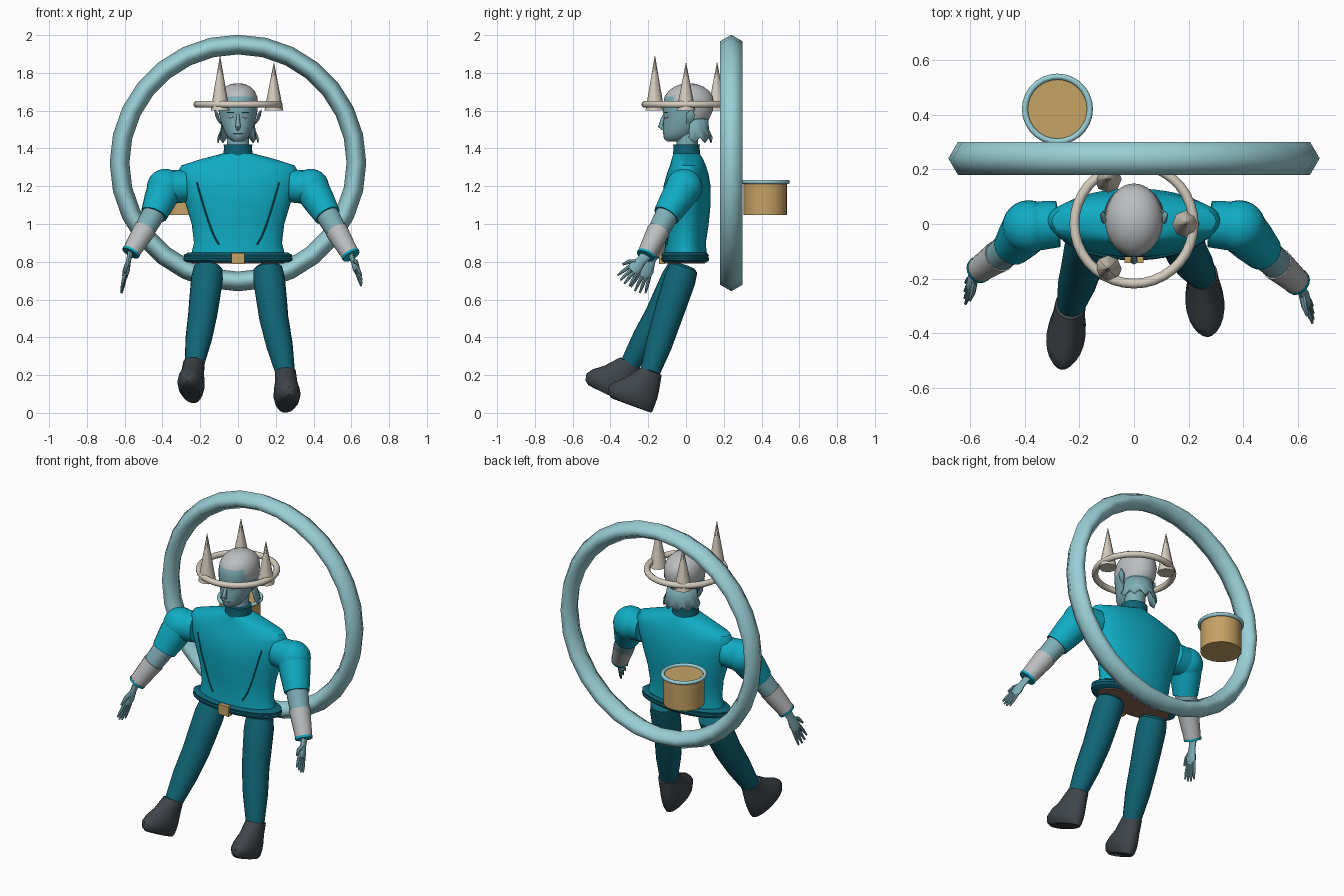
import bpy, bmesh, math
from math import sin, cos, pi, radians
from mathutils import Vector, Matrix

cube = bpy.data.objects.get("Cube")
if cube:
    bpy.data.objects.remove(cube, do_unlink=True)


def material(name, r, g, b):
    m = bpy.data.materials.new(name)
    m.use_nodes = True
    m.diffuse_color = (r, g, b, 1)
    bsdf = next(n for n in m.node_tree.nodes if n.type == 'BSDF_PRINCIPLED')
    bsdf.inputs["Base Color"].default_value = (r, g, b, 1)
    return m


CYAN = material("bright_cyan", 0.005, 0.41, 0.55)
TEAL = material("deep_teal", 0.005, 0.13, 0.18)
SKIN = material("blue_skin", 0.21, 0.42, 0.47)
PALE = material("pale_aqua", 0.32, 0.62, 0.67)
GREY = material("light_grey", 0.50, 0.51, 0.52)
BONE = material("bone", 0.66, 0.60, 0.51)
BOOT = material("charcoal", 0.05, 0.06, 0.07)
TAN = material("tan", 0.56, 0.36, 0.13)
BROWN = material("brown", 0.26, 0.13, 0.10)


def skin(name, rings, mats, wrap=True, loop=False, caps=True, angle=40, rule=None):
    """Bridge a list of point rings into one surface."""
    bm = bmesh.new()
    vs = [[bm.verts.new(p) for p in ring] for ring in rings]
    n = len(vs[0])
    for i in range(len(vs) if loop else len(vs) - 1):
        a, b = vs[i], vs[(i + 1) % len(vs)]
        for j in range(n if wrap else n - 1):
            k = (j + 1) % n
            bm.faces.new((a[j], a[k], b[k], b[j]))
    if caps and wrap and not loop:
        bm.faces.new(vs[0])
        bm.faces.new(vs[-1])
    bmesh.ops.recalc_face_normals(bm, faces=bm.faces)
    if rule:
        for f in bm.faces:
            f.material_index = rule(f.calc_center_median())
    me = bpy.data.meshes.new(name)
    bm.to_mesh(me)
    bm.free()
    for m in mats if isinstance(mats, list) else [mats]:
        me.materials.append(m)
    ob = bpy.data.objects.new(name, me)
    bpy.context.collection.objects.link(ob)
    bpy.ops.object.select_all(action='DESELECT')
    ob.select_set(True)
    bpy.context.view_layer.objects.active = ob
    bpy.ops.object.shade_smooth_by_angle(angle=radians(angle))
    return ob


def stack(name, rows, mats, n=32, matrix=Matrix(), x=0, **kw):
    """Horizontal ellipses; each row is height, half width, front y, back y."""
    rings = []
    for z, w, f, b in rows:
        rings.append([matrix @ Vector((x + w * cos(t), (f + b) / 2 + (b - f) / 2 * sin(t), z))
                      for t in (2 * pi * i / n for i in range(n))])
    return skin(name, rings, mats, **kw)


def front_y(rows, x, z):
    """Front surface of a stack at x, z."""
    for lo, hi in zip(rows, rows[1:]):
        if lo[0] <= z <= hi[0]:
            t = (z - lo[0]) / (hi[0] - lo[0])
            w, f, b = (lo[i] + (hi[i] - lo[i]) * t for i in (1, 2, 3))
            return (f + b) / 2 - (b - f) / 2 * math.sqrt(max(0, 1 - (x / w) ** 2))


def limb(name, pts, radii, mat, flat=1.0, ref=(1, 0, 0), n=16, **kw):
    """Tube along points; flat squashes it across the ref direction."""
    pts = [Vector(p) for p in pts]
    rings = []
    for i, p in enumerate(pts):
        t = (pts[min(i + 1, len(pts) - 1)] - pts[max(i - 1, 0)]).normalized()
        u = Vector(ref)
        u = (u - t * u.dot(t)).normalized()
        v = t.cross(u)
        rings.append([p + (u * flat * cos(a) + v * sin(a)) * radii[i]
                      for a in (2 * pi * j / n for j in range(n))])
    return skin(name, rings, mat, **kw)


def hoop(name, centre, radius, section, mat, n, upright=False, angle=40):
    """Ring with a given cross-section of (radial, axial) offsets."""
    rings = []
    for i in range(n):
        a = 2 * pi * i / n
        ring = []
        for dr, h in section:
            c, s = (radius + dr) * cos(a), (radius + dr) * sin(a)
            ring.append(Vector(centre) + Vector((c, h, s) if upright else (c, s, h)))
        rings.append(ring)
    return skin(name, rings, mat, loop=True, angle=angle)


def circle(r, n=10):
    return [(r * cos(2 * pi * i / n), r * sin(2 * pi * i / n)) for i in range(n)]


# Large upright ring behind the figure
hoop("back_ring", (0, 0.24, 1.323), 0.627,
     [(0.052, 0), (0.017, 0.06), (-0.017, 0.06), (-0.052, 0), (-0.017, -0.06), (0.017, -0.06)],
     PALE, 28, upright=True, angle=65)

# Pot with a rim, fixed to the ring
limb("pot", [(-0.28, 0.42, 1.048), (-0.28, 0.42, 1.222)], [0.115] * 2, TAN, n=24)
hoop("pot_rim", (-0.28, 0.42, 1.223), 0.119, circle(0.011), PALE, 28)

# Floating crown with three spikes
hoop("crown_ring", (0, 0, 1.633), 0.218, circle(0.018), BONE, 36)
for i, top in enumerate((1.855, 1.855, 1.89)):
    a = 2 * pi * i / 3
    x, y = 0.19 * cos(a), 0.19 * sin(a)
    limb(f"crown_spike_{i + 1}", [(x, y, 1.60), (x, y, top)], [0.05, 0.001], BONE, n=8, angle=50)

# Torso, seams, collar and belt
torso = [(0.83, 0.25, -0.115, 0.11), (0.90, 0.233, -0.11, 0.105), (1.0, 0.245, -0.115, 0.12),
         (1.1, 0.275, -0.122, 0.13), (1.2, 0.305, -0.12, 0.13), (1.27, 0.322, -0.10, 0.118),
         (1.31, 0.30, -0.085, 0.105), (1.345, 0.19, -0.075, 0.09), (1.375, 0.075, -0.066, 0.07)]
stack("torso", torso, CYAN, n=48)
stack("collar", [(1.34, 0.082, -0.072, 0.078), (1.40, 0.074, -0.066, 0.072),
                 (1.42, 0.076, -0.068, 0.073), (1.422, 0.062, -0.055, 0.06)], TEAL)
stack("belt", [(0.797, 0.268, -0.118, 0.108), (0.806, 0.287, -0.13, 0.12), (0.818, 0.29, -0.133, 0.123),
               (0.824, 0.284, -0.128, 0.118), (0.836, 0.288, -0.131, 0.121),
               (0.848, 0.266, -0.117, 0.11)], TEAL, n=48)
stack("torso_underside", [(0.791, 0.245, -0.108, 0.1), (0.798, 0.245, -0.108, 0.1)], BROWN, n=48)
skin("belt_buckle", [[(x, y, z) for x, z in ((-0.035, 0.787), (0.035, 0.787), (0.035, 0.847), (-0.035, 0.847))]
                     for y in (-0.142, -0.11)], TAN)
for side, s in (("left", 1), ("right", -1)):
    path = []
    for i in range(9):
        t = i / 8
        x, z = 0.10 + 0.117 * t ** 0.75, 0.89 + 0.33 * t
        path.append((s * x, front_y(torso, x, z) - 0.001, z))
    limb(side + "_jacket_seam", path, [0.0045] * 9, TEAL, n=6)

# Head with painted hair
head = [(1.437, 0.025, -0.10, -0.03), (1.452, 0.048, -0.117, 0.02), (1.48, 0.068, -0.121, 0.06),
        (1.51, 0.08, -0.12, 0.09), (1.535, 0.089, -0.12, 0.108), (1.56, 0.096, -0.117, 0.124),
        (1.58, 0.10, -0.119, 0.134), (1.60, 0.103, -0.122, 0.141), (1.64, 0.106, -0.12, 0.148),
        (1.675, 0.102, -0.113, 0.142), (1.705, 0.088, -0.092, 0.122), (1.728, 0.064, -0.06, 0.09),
        (1.741, 0.036, -0.025, 0.055), (1.745, 0.01, 0.005, 0.025)]


def is_hair(c):
    return int(c.z > 1.675 or (c.z > 1.60 and c.y > -0.055) or (c.z > 1.55 and c.y > 0.02))


stack("head", head, [SKIN, GREY], n=40, rule=is_hair)
stack("neck", [(1.39, 0.06, -0.05, 0.06), (1.52, 0.058, -0.05, 0.07)], SKIN)
limb("nose", [(0, -0.112, 1.585), (0, -0.125, 1.55), (0, -0.134, 1.517), (0, -0.118, 1.502)],
     [0.007, 0.01, 0.014, 0.01], SKIN, n=8, angle=60)
limb("mouth", [(x, front_y(head, x, 1.478) - 0.001, 1.478) for x in (-0.026, 0, 0.026)],
     [0.002, 0.006, 0.002], TEAL, n=6)
for side, s in (("left", 1), ("right", -1)):
    for part, z, mat, r in (("eye", 1.565, GREY, 0.006), ("brow", 1.59, TEAL, 0.003)):
        limb(f"{side}_{part}", [(s * x, front_y(head, x, z) - 0.001, z) for x in (0.022, 0.04, 0.058)],
             [0.002, r, 0.002], mat, n=6)
    limb(side + "_ear", [(s * 0.09, 0.01, 1.53), (s * 0.105, 0.02, 1.555), (s * 0.113, 0.025, 1.58),
                         (s * 0.123, 0.035, 1.605)], [0.008, 0.02, 0.024, 0.004], SKIN, flat=0.4, n=10)

# Ragged locks around the nape
locks = []
for i in range(25):
    a = radians(-8 + 196 * i / 24)
    drop = 0.03 if i % 4 == 2 else 0.015 * (i % 2)
    locks.append([(r * cos(a), 0.03 + r * sin(a), z) for r, z in
                  ((0.086, 1.575), (0.092, 1.50), (0.11, 1.46 - drop))])
nape = skin("nape_hair", locks, SKIN, wrap=False)
nape.modifiers.new("thickness", 'SOLIDIFY').thickness = 0.006


# Arms: shoulder, elbow, wrist and fingertip positions
def arm(side, shoulder, elbow, wrist, tip):
    s, e, w, t = map(Vector, (shoulder, elbow, wrist, tip))
    inner = Vector((s.x * 0.72, 0, 1.2))
    bpy.ops.mesh.primitive_uv_sphere_add(segments=24, ring_count=16, radius=0.097, location=s)
    ball = bpy.context.object
    ball.name = side + "_shoulder"
    ball.data.materials.append(CYAN)
    bpy.ops.object.shade_smooth_by_angle(angle=radians(40))
    limb(side + "_shoulder_join", [inner, s], [0.085, 0.092], CYAN, ref=(0, 1, 0))
    limb(side + "_sleeve", [s, s.lerp(e, 0.5), e], [0.094, 0.085, 0.071], CYAN)
    limb(side + "_forearm", [s.lerp(e, 0.8), e.lerp(w, 0.4)], [0.064, 0.056], SKIN)
    limb(side + "_cuff", [e.lerp(w, 0.37), e.lerp(w, 0.97)], [0.061, 0.048], GREY)
    limb(side + "_cuff_band", [e.lerp(w, 0.95), w], [0.051, 0.049], CYAN)
    d = (t - w).normalized()
    size = (t - w).length
    spread = d.cross(Vector((1, 0, 0))).normalized()
    limb(side + "_palm", [w - d * 0.01, w + d * size * 0.2, w + d * size * 0.42, w + d * size * 0.58],
         [0.03, 0.026, 0.038, 0.03], SKIN, flat=0.5, n=12)
    for i in range(4):
        k = i - 1.5
        base = w + d * size * 0.5 + spread * k * 0.017
        end = w + d * size * (1 - 0.05 * abs(k)) + spread * k * 0.028
        limb(f"{side}_finger_{i + 1}", [base, base.lerp(end, 0.6), end], [0.01, 0.009, 0.005], SKIN, n=8)
    out = spread if spread.y < 0 else -spread
    limb(side + "_thumb", [w + d * size * 0.22, w + d * size * 0.42 + out * 0.045,
                           w + d * size * 0.6 + out * 0.06], [0.014, 0.012, 0.006], SKIN, n=8)


arm("left", (0.385, -0.01, 1.195), (0.475, -0.105, 1.045), (0.60, -0.215, 0.83), (0.657, -0.34, 0.69))
arm("right", (-0.385, -0.01, 1.195), (-0.445, -0.085, 1.05), (-0.57, -0.17, 0.845), (-0.62, -0.26, 0.635))


# Legs and boots: hip, knee, ankle, heel position, toe lift and turn
def leg(side, hip, knee, ankle, heel, lift, turn):
    h, k, a = map(Vector, (hip, knee, ankle))
    top = h + (h - k).normalized() * 0.035
    limb(side + "_leg", [top, h.lerp(top, 0.6), h.lerp(k, 0.15), h.lerp(k, 0.6), k, k.lerp(a, 0.5), a],
         [0.06, 0.077, 0.084, 0.081, 0.077, 0.07, 0.052], TEAL, n=20)
    place = (Matrix.Translation(heel) @ Matrix.Rotation(radians(turn), 4, 'Z')
             @ Matrix.Rotation(radians(-lift), 4, 'X'))
    stack(side + "_boot", [(0, 0.048, -0.23, -0.004), (0.015, 0.062, -0.255, 0), (0.05, 0.071, -0.265, 0),
                           (0.085, 0.068, -0.245, 0), (0.13, 0.06, -0.195, -0.006),
                           (0.205, 0.056, -0.138, -0.02)], BOOT, n=24, matrix=place)


leg("left", (0.16, -0.02, 0.745), (0.19, -0.10, 0.50), (0.25, -0.19, 0.215), (0.25, -0.18, 0), 20, 5)
leg("right", (-0.16, -0.03, 0.745), (-0.187, -0.14, 0.52), (-0.23, -0.295, 0.26), (-0.235, -0.31, 0.05), 25, -8)
